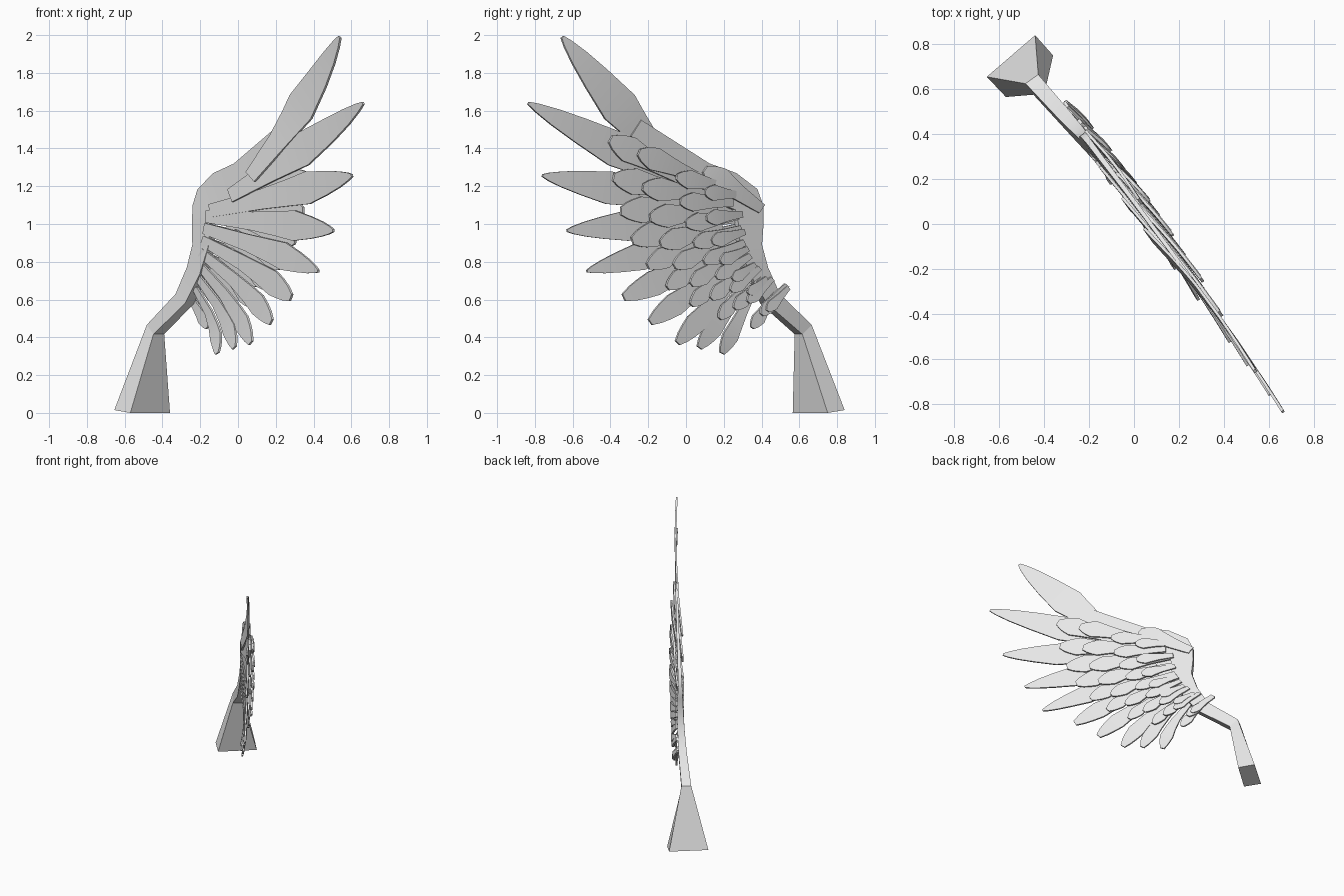
import bpy
import bmesh
from math import sin, cos, radians
from mathutils import Vector

cube = bpy.data.objects.get("Cube")
if cube:
    bpy.data.objects.remove(cube)

grey = bpy.data.materials.new("light_grey")
grey.use_nodes = True
colour = (0.8, 0.8, 0.8, 1)
grey.diffuse_color = colour
grey.node_tree.nodes["Principled BSDF"].inputs["Base Color"].default_value = colour

# The wing stands in an upright plane that runs diagonally across the floor
NORMAL = Vector((0.813, 0.582, 0))


def on_wing(point, offset):
    """Place a (y, z) point on the wing plane, pushed out sideways by offset."""
    y, z = point
    return Vector((0.056 - y * 0.715 + offset / NORMAL.x, y, z))


def section(upper, lower, offset, thickness):
    """Four-cornered ring across a flat part."""
    a, b = on_wing(upper, offset), on_wing(lower, offset)
    half = NORMAL * thickness / 2
    return [a + half, b + half, b - half, a - half]


def loft(name, rings, smooth=True):
    """Skin a chain of four-cornered rings and cap both ends."""
    bm = bmesh.new()
    loops = [[bm.verts.new(corner) for corner in ring] for ring in rings]
    for near, far in zip(loops, loops[1:]):
        for i in range(4):
            j = (i + 1) % 4
            bm.faces.new((near[i], near[j], far[j], far[i]))
    bm.faces.new(loops[0])
    bm.faces.new(loops[-1])
    bmesh.ops.recalc_face_normals(bm, faces=bm.faces)
    mesh = bpy.data.meshes.new(name)
    bm.to_mesh(mesh)
    bm.free()
    mesh.materials.append(grey)
    obj = bpy.data.objects.new(name, mesh)
    bpy.context.collection.objects.link(obj)
    if smooth:
        bpy.ops.object.select_all(action="DESELECT")
        obj.select_set(True)
        bpy.context.view_layer.objects.active = obj
        bpy.ops.object.shade_smooth_by_angle(angle=radians(35))


# Feather shapes: where the widest point lies, taper power, tip width
LANCE = (0.5, 0.6, 0.08)
POINTED = (0.65, 0.6, 0.08)
BLUNT = (0.75, 0.4, 0.3)


def feather(name, root, tip, width, root_offset, tip_offset, shape, bow):
    """Flat feather that widens from its root, tapers to its tip and bows sideways."""
    peak, power, tip_width = shape
    axis = tip - root
    side = Vector((axis.y, -axis.x)).normalized() * width / 2
    stations = [(peak * s, 0.4 + 0.6 * s ** 1.5) for s in (0, 0.5, 0.8, 1)]
    stations += [(peak + (1 - peak) * s, max((1 - s) ** power, tip_width))
                 for s in (0.4, 0.7, 0.9, 1)]
    rings = []
    for t, spread in stations:
        middle = root + axis * t
        offset = root_offset + (tip_offset - root_offset) * t + bow * 4 * t * (1 - t)
        rings.append(section(middle + side * spread, middle - side * spread, offset, 0.013))
    loft(name, rings)


# Arm: follows the leading edge, thinning and widening towards the wing tip
edge = [Vector(p) for p in (
    (0.645, 0.466), (0.48, 0.63), (0.42, 0.77), (0.39, 0.89), (0.4, 1), (0.4, 1.1),
    (0.37, 1.185), (0.26, 1.27), (0.12, 1.32), (-0.24, 1.55))]
last = len(edge) - 1
arm_rings = []
for i, outer in enumerate(edge):
    along = (edge[min(i + 1, last)] - edge[max(i - 1, 0)]).normalized()
    width = min(0.07 + 0.016 * i, 0.1 + 0.08 * (last - i))
    inner = outer + Vector((-along.y, along.x)) * width
    f = i / last
    sway = 0.02 * f ** 4 - 0.04 * (1 - f) ** 8
    arm_rings.append(section(outer, inner, sway, 0.07 * 0.85 ** i))
loft("wing_arm", arm_rings)

# Flared stand that grows out of the lower end of the arm
foot = [(-0.44, 0.84, 0.015), (-0.36, 0.75, 0), (-0.57, 0.565, 0), (-0.655, 0.655, 0.015)]
loft("stand", [foot, arm_rings[0]], smooth=False)

# Long flight feathers, fanning from the top down; the lower roots run down the arm
flight_tips = [
    (-0.655, 1.99), (-0.835, 1.64), (-0.76, 1.257), (-0.63, 0.965), (-0.525, 0.75),
    (-0.33, 0.61), (-0.19, 0.48), (-0.045, 0.37), (0.07, 0.345), (0.19, 0.315)]
upper_roots = [(-0.05, 1.25), (0.1, 1.15), (0.25, 1.07)]
for i, tip in enumerate(flight_tips):
    if i < len(upper_roots):
        root = Vector(upper_roots[i])
    else:
        root = Vector((0.28, 1.04)).lerp(Vector((0.36, 0.66)), (i - 3) / 6)
    shape = LANCE if i < 2 else POINTED if i < 5 else BLUNT
    feather(f"flight_feather_{i + 1}", root, Vector(tip), 0.2 - 0.013 * i,
            -0.02, 0.012 - 0.004 * i, shape, bow=0.025)

# Covert rows: name, count, length, width, root offset, tip offset, curve of the tips
rows = [
    ("long_covert", 9, 0.45, 0.14, 0.01, 0.035, ((-0.4, 1.45), (-0.38, 0.6), (0.35, 0.45))),
    ("middle_covert", 9, 0.36, 0.125, 0.018, 0.055, ((-0.25, 1.38), (-0.2, 0.6), (0.4, 0.52))),
    ("short_covert", 9, 0.28, 0.1, 0.024, 0.065, ((-0.05, 1.25), (0, 0.7), (0.43, 0.54))),
    ("small_covert", 6, 0.19, 0.085, 0.028, 0.068, ((0.1, 1.17), (0.1, 0.8), (0.33, 0.63)))]
for name, count, length, width, root_offset, tip_offset, curve in rows:
    start, middle, end = (Vector(p) for p in curve)
    for i in range(count):
        t = i / (count - 1)
        tip = start.lerp(middle, t).lerp(middle.lerp(end, t), t)
        # Higher feathers point up and out, lower ones hang and shrink
        angle = radians(85 * tip.y - 94)
        scale = min(1, max(0.45, tip.y + 0.05))
        root = tip + Vector((cos(angle), -sin(angle))) * length * scale
        lift = tip_offset * (1 + scale) / 2 + 0.003 * (i % 2)
        feather(f"{name}_{i + 1}", root, tip, width * scale, root_offset, lift, BLUNT, bow=0.006)

# Flap lying over the shoulder
feather("shoulder_flap", Vector((0.4, 1.08)), Vector((0.1, 1.29)), 0.13,
        0.02, 0.035, BLUNT, bow=0.01)
